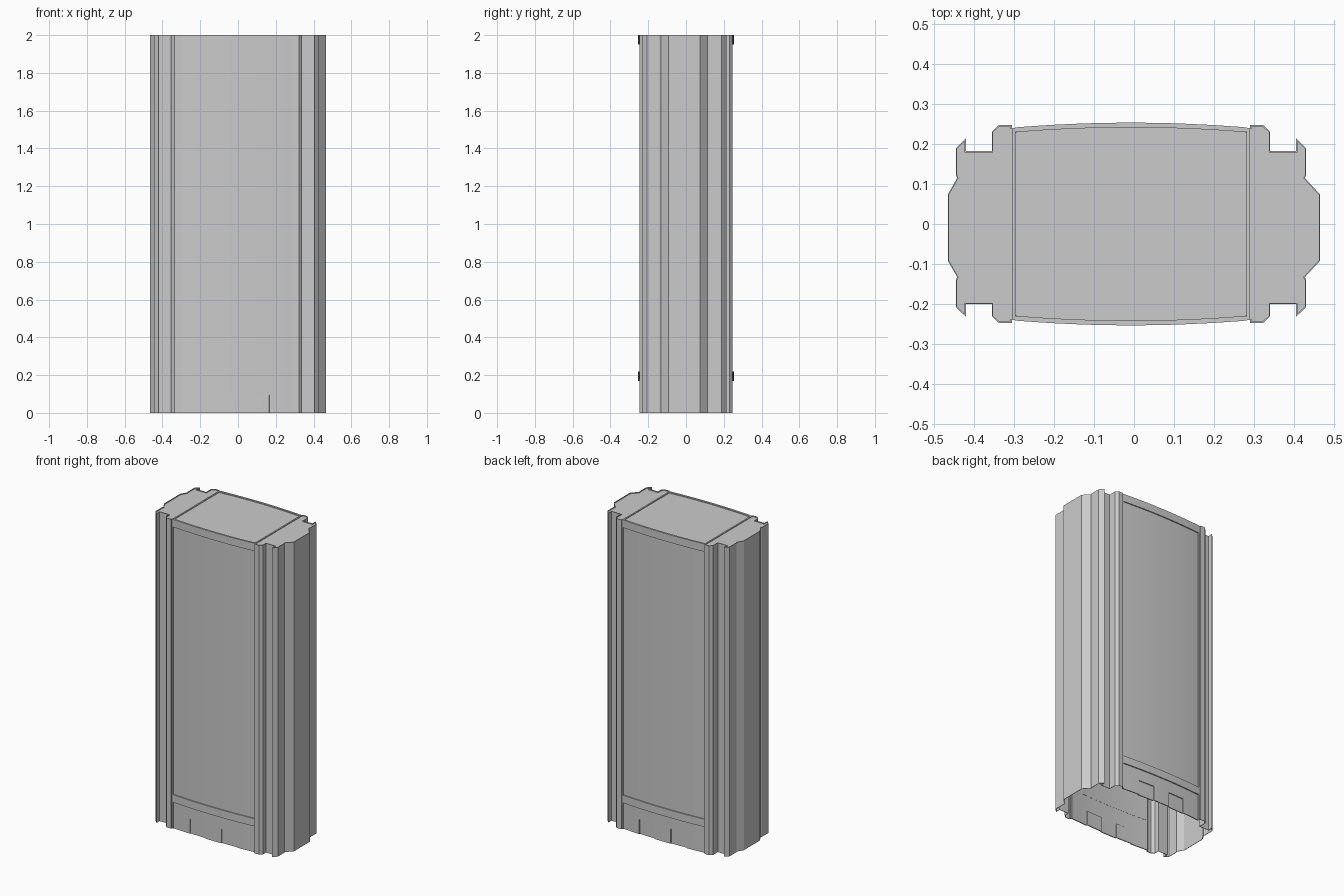
import bpy
import bmesh

cube = bpy.data.objects.get("Cube")
if cube:
    bpy.data.objects.remove(cube, do_unlink=True)

HEIGHT = 2.0
CX, CY = -0.0075, -0.009   # slight offsets of the columns and side fins
HALF = 0.29                # half width of the display panels

grey = bpy.data.materials.new("light_grey")
grey.use_nodes = True
colour = (0.6, 0.6, 0.6, 1)
grey.diffuse_color = colour
grey.node_tree.nodes["Principled BSDF"].inputs["Base Color"].default_value = colour


def add_object(name, bm):
    mesh = bpy.data.meshes.new(name)
    bm.to_mesh(mesh)
    bm.free()
    mesh.materials.append(grey)
    obj = bpy.data.objects.new(name, mesh)
    bpy.context.collection.objects.link(obj)
    return obj


def add_sheet(name, path, z0, z1, thickness):
    """Upright sheet following a plan path, thickened inwards."""
    bm = bmesh.new()
    low = [bm.verts.new((x, y, z0)) for x, y in path]
    high = [bm.verts.new((x, y, z1)) for x, y in path]
    for i in range(len(path) - 1):
        bm.faces.new((low[i], low[i + 1], high[i + 1], high[i]))
    obj = add_object(name, bm)
    mod = obj.modifiers.new("thickness", "SOLIDIFY")
    mod.thickness = thickness
    mod.offset = -1
    mod.use_even_offset = True
    return obj


def bow(x0, x1, side, lift=0.0):
    """Gently bowed plan line of a panel; x runs so the sheet faces outwards."""
    steps = max(2, round((x1 - x0) * 28))
    xs = [x0 + (x1 - x0) * i / steps for i in range(steps + 1)]
    if side > 0:
        xs.reverse()
    return [(x + CX, side * (0.246 - 0.012 * (x / HALF) ** 2 + lift)) for x in xs]


# Quarter plan of a side: half x, x offset, half y, y offset
QUARTER = [
    (0.29, CX, 0.228, 0), (0.29, CX, 0.24, 0), (0.2975, CX, 0.24, 0),
    (0.2975, CX, 0.247, 0), (0.33, CX, 0.247, 0), (0.3475, CX, 0.23, 0),
    (0.3475, CX, 0.191, CY), (0.4125, CX, 0.191, CY), (0.4125, CX, 0.2225, CY),
    (0.4375, CX, 0.198, CY), (0.4375, CX, 0.131, CY), (0.434, CX, 0.124, CY),
    (0.465, 0, 0.0825, CY),
]


def quarter(sx, sy):
    return [(sx * hx + ox, sy * hy + oy) for hx, ox, hy, oy in QUARTER]


# Folded side shells
left_path = quarter(1, -1) + quarter(1, 1)[::-1]
right_path = quarter(-1, 1) + quarter(-1, -1)[::-1]
add_sheet("left_side_shell", left_path, 0, HEIGHT, 0.003)
add_sheet("right_side_shell", right_path, 0, HEIGHT, 0.003)

# Display panels, raised bars and plinths on both faces
NOTCH_TOP, BAR_LOW, BAR_HIGH, BAR_TOP = 0.095, 0.17, 0.22, 1.95
NOTCHES = [(-0.168, -0.055), (0.06, 0.173)]
for face, side in (("front", -1), ("back", 1)):
    full = bow(-HALF, HALF, side)
    raised = bow(-HALF, HALF, side, 0.007)
    add_sheet(face + "_display", full, BAR_HIGH - 0.02, BAR_TOP + 0.03, 0.006)
    add_sheet(face + "_top_bar", raised, BAR_TOP, HEIGHT, 0.012)
    add_sheet(face + "_lower_bar", raised, BAR_LOW, BAR_HIGH, 0.012)
    add_sheet(face + "_plinth", full, NOTCH_TOP, BAR_LOW + 0.02, 0.006)
    # Plinth feet between the two recessed hatches
    edges = [-HALF] + [x for pair in NOTCHES for x in pair] + [HALF]
    for i in range(len(edges) - 1):
        hatch = i % 2 == 1
        part = "_hatch_" if hatch else "_plinth_foot_"
        lift = -0.006 if hatch else 0
        add_sheet(face + part + str(i // 2 + 1),
                  bow(edges[i], edges[i + 1], side, lift), 0, NOTCH_TOP, 0.006)

# Top cap, just below the rim of the shells
bm = bmesh.new()
outline = left_path + bow(-HALF, HALF, 1)[1:-1] + right_path + bow(-HALF, HALF, -1)[1:-1]
cap = bm.faces.new([bm.verts.new((x, y, HEIGHT - 0.006)) for x, y in outline])
rim = bmesh.ops.inset_region(bm, faces=[cap], thickness=0.002, use_boundary=True)
bmesh.ops.delete(bm, geom=rim["faces"], context="FACES")
cap_obj = add_object("top_cap", bm)
solid = cap_obj.modifiers.new("thickness", "SOLIDIFY")
solid.thickness = 0.006
solid.offset = -1

# Joint strips across the cap
for name, sx in (("left_joint_strip", 1), ("right_joint_strip", -1)):
    bm = bmesh.new()
    bmesh.ops.create_cube(bm, size=1)
    for v in bm.verts:
        v.co.x = v.co.x * 0.009 + sx * 0.293 + CX
        v.co.y *= 0.478
        v.co.z = v.co.z * 0.01 + HEIGHT - 0.006
    add_object(name, bm)
